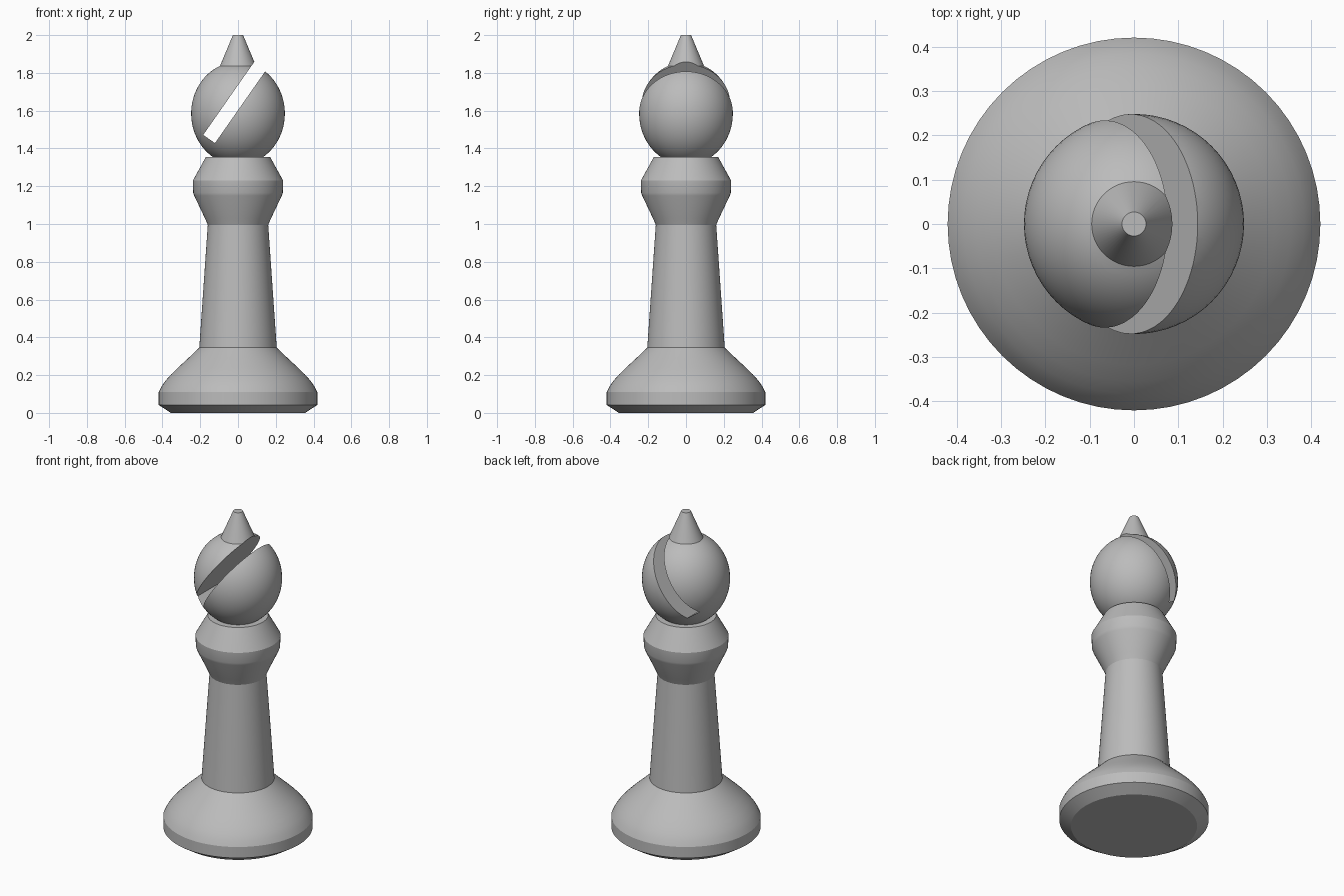
import bpy, bmesh, math
from mathutils import Matrix, Vector

if "Cube" in bpy.data.objects:
    bpy.data.objects.remove(bpy.data.objects["Cube"])

SIDES = 64

grey = bpy.data.materials.new("plain grey")
grey.diffuse_color = (0.5, 0.5, 0.5, 1)
grey.use_nodes = True
grey.node_tree.nodes["Principled BSDF"].inputs["Base Color"].default_value = grey.diffuse_color


def smooth(obj, angle):
    bpy.ops.object.select_all(action='DESELECT')
    obj.select_set(True)
    bpy.context.view_layer.objects.active = obj
    bpy.ops.object.shade_smooth_by_angle(angle=math.radians(angle))


def lathe(name, profile):
    """Closed solid from (radius, height) points, bottom to top."""
    bm = bmesh.new()
    rings = []
    for r, z in profile:
        rings.append([bm.verts.new((r * math.cos(a), r * math.sin(a), z))
                      for a in (2 * math.pi * i / SIDES for i in range(SIDES))])
    for lo, hi in zip(rings, rings[1:]):
        for i in range(SIDES):
            j = (i + 1) % SIDES
            bm.faces.new((lo[i], lo[j], hi[j], hi[i]))
    bm.faces.new(rings[0][::-1])
    bm.faces.new(rings[-1])
    mesh = bpy.data.meshes.new(name)
    bm.to_mesh(mesh)
    bm.free()
    mesh.materials.append(grey)
    obj = bpy.data.objects.new(name, mesh)
    bpy.context.collection.objects.link(obj)
    return obj


# Foot, stem and flared collar in one turned piece
body = lathe("turned_body", [
    (0.355, 0), (0.42, 0.042), (0.42, 0.11), (0.405, 0.14), (0.384, 0.17),
    (0.355, 0.203), (0.317, 0.24), (0.265, 0.288), (0.205, 0.345),
    (0.16, 0.995), (0.175, 1.03), (0.232, 1.15), (0.237, 1.165),
    (0.239, 1.23), (0.17, 1.355)])
smooth(body, 22)

# Slightly tall round head that runs into a tapered tip
CZ, RX, RZ = 1.585, 0.248, 0.273
start, end = math.asin(-0.235 / RZ), math.asin(0.252 / RZ)
steps = 28
head_profile = []
for i in range(steps + 1):
    t = start + (end - start) * i / steps
    head_profile.append((RX * math.cos(t), CZ + RZ * math.sin(t)))
head = lathe("head_with_tip", head_profile + [(0.027, 2.0)])

# Diagonal slot through the head
direction = Vector((0.573, 0, 0.819))
slot_end = Vector((-0.153, 0, 1.45))
LENGTH, WIDTH = 0.8, 0.076
bm = bmesh.new()
bmesh.ops.create_cube(bm, size=1, matrix=Matrix.Diagonal((WIDTH, 1, LENGTH, 1)))
mesh = bpy.data.meshes.new("slot_cutter")
bm.to_mesh(mesh)
bm.free()
mesh.materials.append(grey)
cutter = bpy.data.objects.new("slot_cutter", mesh)
cutter.location = slot_end + direction * LENGTH / 2
cutter.rotation_euler.y = math.atan2(direction.x, direction.z)
cutter.hide_render = True
bpy.context.collection.objects.link(cutter)

cut = head.modifiers.new("slot", 'BOOLEAN')
cut.operation = 'DIFFERENCE'
cut.solver = 'EXACT'
cut.object = cutter
bpy.context.view_layer.objects.active = head
bpy.ops.object.modifier_apply(modifier=cut.name)
bpy.data.objects.remove(cutter, do_unlink=True)
smooth(head, 30)
